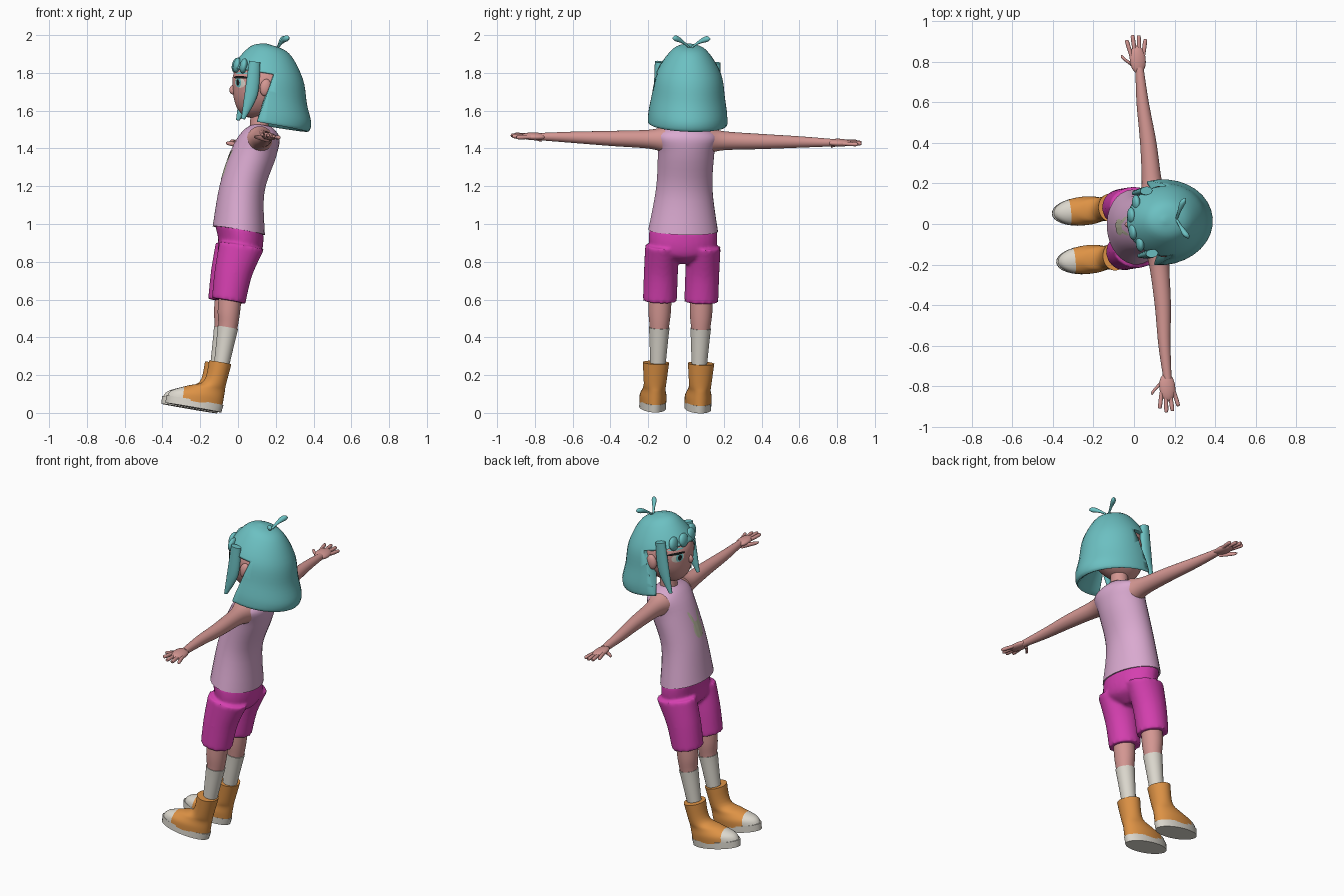
import bpy, bmesh
from math import cos, sin, pi
from mathutils import Matrix, Vector

if "Cube" in bpy.data.objects:
    bpy.data.objects.remove(bpy.data.objects["Cube"])

# Leaning body frame: local x = backward, y = sideways, z = up the spine
up = Vector((.17, .036, 1)).normalized()
side = Vector((-.09, 1, -.02)).normalized()
back = side.cross(up).normalized()
side = up.cross(back)
BODY = Matrix((back, side, up)).transposed().to_4x4()
BODY.translation = (-.16, -.05, 0)


def material(name, *rgb):
    mat = bpy.data.materials.new(name)
    mat.use_nodes = True
    mat.diffuse_color = (*rgb, 1)
    mat.node_tree.nodes["Principled BSDF"].inputs["Base Color"].default_value = (*rgb, 1)
    return mat


HAIR = material("teal hair", .15, .53, .54)
SKIN = material("skin", .66, .31, .29)
SHIRT = material("pink shirt", .7, .4, .63)
SHORTS = material("magenta shorts", .66, .05, .43)
BOOT = material("orange boot", .73, .29, .06)
WHITE = material("off white", .72, .69, .62)
BLACK = material("black", .01, .01, .01)
PRINT = material("beige print", .5, .49, .36)


def catmull_rom(before, start, end, after, t):
    """Smooth value between start and end."""
    return start + t / 2 * (end - before + t * (
        2 * before - 5 * start + 4 * end - after + t * (3 * (start - end) + after - before)))


def refine(rings, steps=5):
    """Add smoothly blended rings between the given ones."""
    rings = [ring if len(ring) > 3 else (*ring, ring[-1]) for ring in rings]
    padded = [rings[0], *rings, rings[-1]]
    smooth = []
    for group in zip(padded, padded[1:], padded[2:], padded[3:]):
        for step in range(steps):
            smooth.append([catmull_rom(*values, step / steps) for values in zip(*group)])
    return smooth + [rings[-1]]


def loft(bm, rings, across=0, sideways=False, sides=32):
    """Skin rings of (distance, x, radius in x, other radius) stacked upward or sideways."""
    loops = []
    for distance, x, wide, deep in refine(rings):
        loop = []
        for i in range(sides):
            angle = 2 * pi * i / sides
            px, other = x + wide * cos(angle), across + deep * sin(angle)
            loop.append(bm.verts.new((px, distance, other) if sideways else (px, other, distance)))
        loops.append(loop)
    for low, high in zip(loops, loops[1:]):
        for i in range(sides):
            bm.faces.new((low[i - 1], low[i], high[i], high[i - 1]))
    bm.faces.new(loops[0])
    bm.faces.new(loops[-1])


def finish(name, bm, *mats, mirror=False):
    """Turn a bmesh into a smooth shaded object in the body frame."""
    bmesh.ops.recalc_face_normals(bm, faces=bm.faces)
    mesh = bpy.data.meshes.new(name)
    bm.to_mesh(mesh)
    bm.free()
    for mat in mats:
        mesh.materials.append(mat)
    ob = bpy.data.objects.new(name, mesh)
    bpy.context.collection.objects.link(ob)
    ob.matrix_world = BODY
    bpy.ops.object.select_all(action="DESELECT")
    ob.select_set(True)
    bpy.context.view_layer.objects.active = ob
    bpy.ops.object.shade_smooth_by_angle(angle=.8)
    if mirror:
        add_mirror(ob)
    return ob


def add_mirror(ob):
    mirror = ob.modifiers.new("Mirror", "MIRROR")
    mirror.use_axis = (False, True, False)
    mirror.use_mirror_merge = False


def part(name, mat, rings, across=0, sideways=False, mirror=False):
    bm = bmesh.new()
    loft(bm, rings, across, sideways)
    return finish(name, bm, mat, mirror=mirror)


def ellipsoid(name, mat, centre, radii, mirror=False):
    bm = bmesh.new()
    bmesh.ops.create_uvsphere(bm, u_segments=24, v_segments=16, radius=1,
                              matrix=Matrix.Translation(centre) @ Matrix.Diagonal((*radii, 1)))
    finish(name, bm, mat, mirror=mirror)


def decal(name, target, mat, y, z, wide, tall, tilt=0, layer=1):
    """Mirrored thin oval projected backwards onto a target surface."""
    bm = bmesh.new()
    bmesh.ops.create_grid(bm, x_segments=12, y_segments=12, size=1)
    for v in bm.verts:
        # Round the square grid into an oval facing forward
        u = v.co.x * (1 - v.co.y ** 2 / 2) ** .5 * wide
        w = v.co.y * (1 - v.co.x ** 2 / 2) ** .5 * tall
        v.co = (-.4, y + u * cos(tilt) - w * sin(tilt), z + u * sin(tilt) + w * cos(tilt))
    ob = finish(name, bm, mat)
    wrap = ob.modifiers.new("Wrap", "SHRINKWRAP")
    wrap.target = target
    wrap.wrap_method = "PROJECT"
    wrap.use_project_x = True
    wrap.wrap_mode = "ABOVE_SURFACE"
    wrap.offset = .002 * layer
    add_mirror(ob)


# Sleeveless shirt with a two-eared print on the chest
shirt = part("shirt", SHIRT, [(.98, 0, .14, .185), (1.2, -.02, .12, .15), (1.4, .01, .12, .15),
                              (1.5, .03, .1, .16), (1.55, .03, .05, .06)])
decal("print_body", shirt, PRINT, .01, 1.28, .03, .05)
decal("print_ear", shirt, PRINT, .03, 1.35, .01, .05, tilt=-.3)

# Shorts: two legs fused with the hips
bm = bmesh.new()
for y in (-.11, .11):
    loft(bm, [(.6, 0, .09), (.75, 0, .1, .09), (.9, .02, .12, .09)], y)
loft(bm, [(.81, .02, .05), (.86, .02, .11, .16), (.92, .02, .12, .18), (.99, 0, .13, .18)])
shorts = finish("shorts", bm, SHORTS)
fuse = shorts.modifiers.new("Fuse", "REMESH")
fuse.mode = "VOXEL"
fuse.voxel_size = .01
fuse.use_smooth_shade = True
shorts.modifiers.new("Soften", "SMOOTH").iterations = 4

# Legs, socks and boots
part("leg", SKIN, [(.3, .02, .04), (.45, .02, .05), (.55, .01, .06), (.7, 0, .06)], .11, mirror=True)
part("sock", WHITE, [(.25, .02, .04), (.4, .02, .05), (.46, .02, .055)], .11, mirror=True)
part("sole", WHITE, [(.01, -.09, .15, .07), (.05, -.09, .155, .07)], .12, mirror=True)
bm = bmesh.new()
loft(bm, [(.04, -.09, .15, .07), (.08, -.08, .14, .07), (.12, -.04, .1, .06), (.16, 0, .06),
          (.27, .01, .06, .07)], .12)
toe_line = Vector((-.16, 0, 0))
bmesh.ops.bisect_plane(bm, geom=bm.verts[:] + bm.edges[:] + bm.faces[:],
                       plane_co=toe_line, plane_no=toe_line)
for face in bm.faces:
    face.material_index = int(face.calc_center_median().x < toe_line.x)
finish("boot", bm, BOOT, WHITE, mirror=True)

# Arms and hands
part("arm", SKIN, [(.12, .02, .07), (.2, .02, .05), (.4, .02, .04), (.6, .01, .03), (.77, .01, .02)],
     1.47, sideways=True, mirror=True)
ellipsoid("palm", SKIN, (.005, .81, 1.47), (.04, .07, .02), mirror=True)
bm = bmesh.new()
for i in range(4):
    root, tip = .02 * i - .025, .03 * i - .04
    end = .94 - .02 * abs(i - 1.4)
    loft(bm, [(.83, root, .01), (end - .01, tip, .01), (end, tip, .002)], 1.47, True, sides=12)
loft(bm, [(.77, 0, .015), (.82, -.06, .01), (.84, -.07, .003)], 1.455, True, sides=12)
finish("fingers", bm, SKIN, mirror=True)

# Neck, head, nose and ears
part("neck", SKIN, [(1.5, .02, .05), (1.66, 0, .05)])
head = part("head", SKIN, [(1.58, -.04, .03), (1.62, -.02, .1, .09), (1.7, 0, .155, .14),
                           (1.8, 0, .165, .15), (1.9, 0, .1)])
ellipsoid("nose", SKIN, (-.155, 0, 1.71), (.02, .015, .025))
ellipsoid("ear", SKIN, (0, .155, 1.745), (.03, .02, .045), mirror=True)

# Painted face
decal("eye_white", head, WHITE, .085, 1.75, .03, .027)
decal("iris", head, HAIR, .08, 1.75, .018, .025, layer=2)
decal("pupil", head, BLACK, .08, 1.75, .01, .016, layer=3)
decal("eyelash", head, BLACK, .09, 1.777, .04, .007, tilt=.1, layer=4)
decal("eyebrow", head, HAIR, .085, 1.8, .036, .006, tilt=.1)

# Bob haircut, hollow underneath, with an opening for the face
hair = part("hair", HAIR, [(1.68, .03, .12), (1.56, .03, .23, .2), (1.6, .03, .255, .21),
                           (1.7, .02, .225, .195), (1.83, .01, .19, .17), (1.95, 0, .105, .09),
                           (1.98, -.02, .01)])
bm = bmesh.new()
bmesh.ops.create_cube(bm, size=1)
for v in bm.verts:
    high = v.co.z > 0
    if v.co.x > 0:
        v.co.x = .03 if high else -.04
    v.co.z = 1.82 if high else 1.45
cutter = finish("face_opening_cutter", bm, HAIR)
cutter.hide_render = True
cutter.hide_viewport = True
opening = hair.modifiers.new("Face opening", "BOOLEAN")
opening.object = cutter

# Side locks, fringe clumps and two sprouting strands
part("side_lock", HAIR, [(1.87, -.08, .03, .02), (1.7, -.07, .035, .02), (1.56, -.09, .01)],
     .155, mirror=True)
for name, x, y in (("inner_fringe", -.16, .04), ("outer_fringe", -.13, .1)):
    ellipsoid(name, HAIR, (x, y, 1.84), (.02, .04, .04), mirror=True)
bm = bmesh.new()
loft(bm, [(0, .04, .007), (.03, .05, .008), (.08, .07, .016), (.1, .08, .004)], 1.965, True)
for v in bm.verts:
    v.co.z += .06 * sin(v.co.y * 5 * pi)
finish("sprout", bm, HAIR, mirror=True)
